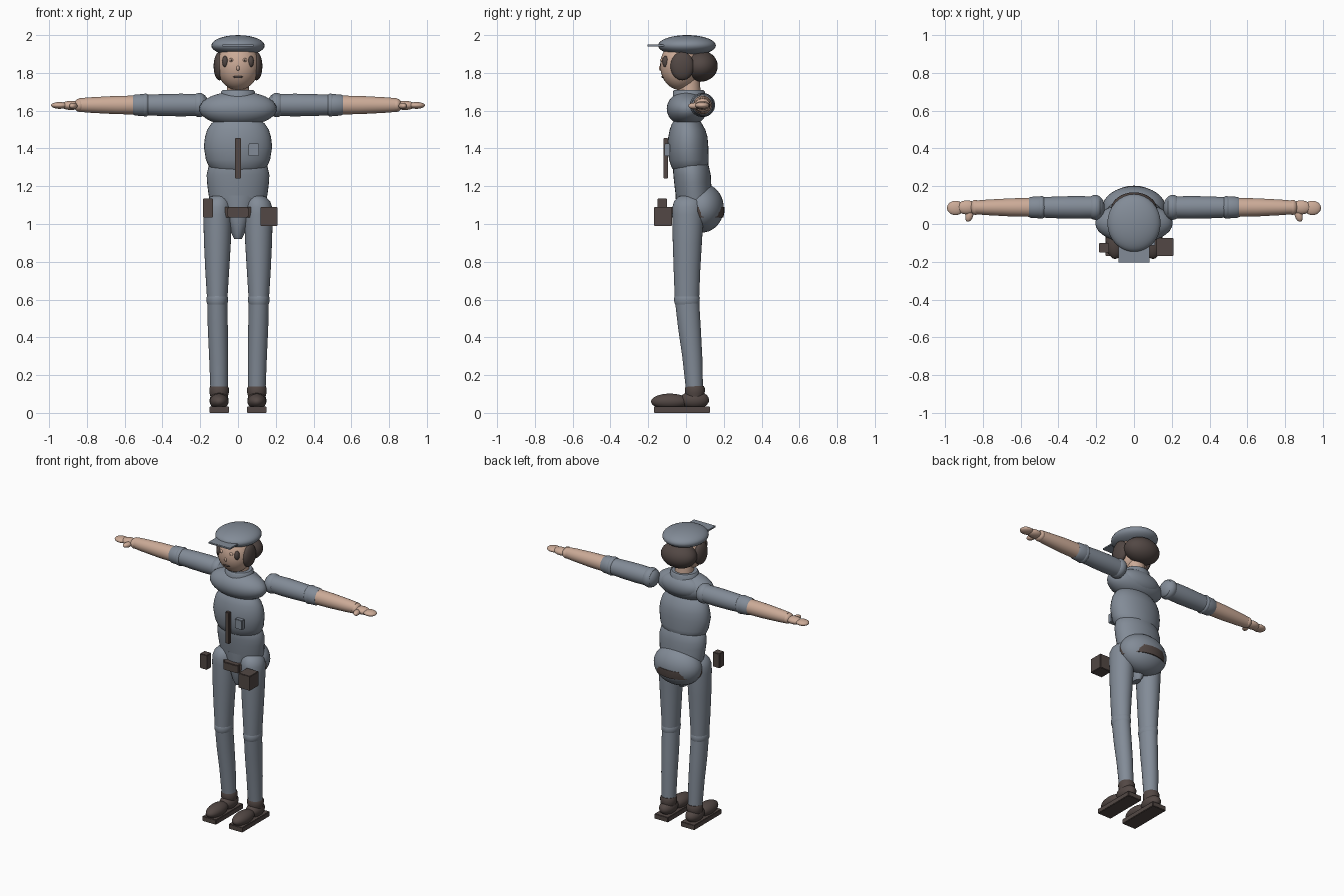
import bpy, bmesh, math
from mathutils import Vector, Matrix


def material(name, rgb):
    m = bpy.data.materials.new(name)
    m.diffuse_color = (*rgb, 1)
    return m


CLOTH = material("slate cloth", (0.225, 0.26, 0.31))
SKIN = material("skin", (0.60, 0.405, 0.31))
DARK = material("dark brown", (0.085, 0.064, 0.058))


def finish(name, bm, mat, angle=40):
    bmesh.ops.recalc_face_normals(bm, faces=bm.faces)
    mesh = bpy.data.meshes.new(name)
    bm.to_mesh(mesh)
    bm.free()
    mesh.materials.append(mat)
    ob = bpy.data.objects.new(name, mesh)
    bpy.context.collection.objects.link(ob)
    bpy.ops.object.select_all(action='DESELECT')
    ob.select_set(True)
    bpy.context.view_layer.objects.active = ob
    bpy.ops.object.shade_smooth_by_angle(angle=math.radians(angle))
    return ob


def ball(name, mat, centre, radii, turn=0):
    bm = bmesh.new()
    bmesh.ops.create_uvsphere(bm, u_segments=32, v_segments=20, radius=1)
    mtx = Matrix.Translation(centre) @ Matrix.Rotation(turn, 4, 'Z') @ Matrix.Diagonal((*radii, 1))
    bmesh.ops.transform(bm, matrix=mtx, verts=bm.verts)
    return finish(name, bm, mat)


def box(name, mat, lo, hi, bevel=0.0):
    bm = bmesh.new()
    bmesh.ops.create_cube(bm, size=1)
    lo, hi = Vector(lo), Vector(hi)
    mtx = Matrix.Translation((lo + hi) / 2) @ Matrix.Diagonal((*(hi - lo), 1))
    bmesh.ops.transform(bm, matrix=mtx, verts=bm.verts)
    if bevel:
        bmesh.ops.bevel(bm, geom=bm.edges[:], offset=bevel, segments=2, affect='EDGES')
    return finish(name, bm, mat)


def loft(name, mat, rings, axis='z', n=32):
    """Elliptical rings (t, a, b, ra, rb); a, b are x, y for a z loft and y, z for an x loft."""
    bm = bmesh.new()
    loops = []
    for t, a, b, ra, rb in rings:
        loop = []
        for i in range(n):
            w = math.tau * i / n
            p, q = a + ra * math.cos(w), b + rb * math.sin(w)
            loop.append(bm.verts.new((p, q, t) if axis == 'z' else (t, p, q)))
        loops.append(loop)
    for l1, l2 in zip(loops, loops[1:]):
        for i in range(n):
            j = (i + 1) % n
            bm.faces.new((l1[i], l1[j], l2[j], l2[i]))
    bm.faces.new(loops[0])
    bm.faces.new(loops[-1])
    return finish(name, bm, mat)


# Torso: stacked rounded segments
ball("chest", CLOTH, (0, 0.005, 1.61), (0.205, 0.107, 0.092))
ball("upper_back", CLOTH, (0, 0.05, 1.62), (0.15, 0.07, 0.075))
loft("ribcage", CLOTH, [(1.285, 0, 0.02, 0.13, 0.085), (1.30, 0, 0.02, 0.152, 0.097),
                        (1.34, 0, 0.015, 0.17, 0.105), (1.41, 0, 0.01, 0.181, 0.108),
                        (1.46, 0, 0.01, 0.175, 0.104), (1.50, 0, 0.008, 0.163, 0.094),
                        (1.53, 0, 0.005, 0.143, 0.08), (1.56, 0, 0.005, 0.11, 0.06)])
loft("waist", CLOTH, [(1.12, 0, 0.045, 0.15, 0.095), (1.17, 0, 0.04, 0.158, 0.097),
                      (1.22, 0, 0.035, 0.164, 0.098), (1.26, 0, 0.032, 0.166, 0.099),
                      (1.31, 0, 0.025, 0.155, 0.095), (1.35, 0, 0.02, 0.12, 0.08)])
ball("pelvis", CLOTH, (0, 0.085, 1.085), (0.168, 0.115, 0.13))
loft("crotch", CLOTH, [(0.92, 0, 0.02, 0.02, 0.04), (0.95, 0, 0.02, 0.035, 0.055),
                       (1.03, 0, 0.02, 0.065, 0.07), (1.15, 0, 0.02, 0.13, 0.075)])
loft("belt", DARK, [(1.035, 0, 0.065, 0.158, 0.133), (1.062, 0, 0.065, 0.166, 0.138),
                    (1.09, 0, 0.065, 0.166, 0.138)])
box("buckle", DARK, (-0.055, -0.085, 1.035), (0.055, -0.06, 1.09), 0.004)

# Chest details and belt gear
box("necktie", DARK, (-0.015, -0.119, 1.24), (0.015, -0.094, 1.455), 0.003)
box("badge", CLOTH, (0.055, -0.115, 1.36), (0.112, -0.085, 1.425), 0.003)
box("belt_pouch", DARK, (0.12, -0.17, 0.99), (0.21, -0.075, 1.09), 0.003)
box("belt_radio", DARK, (-0.185, -0.15, 1.035), (-0.132, -0.10, 1.135), 0.003)

# Neck and head
loft("collar", CLOTH, [(1.64, 0, 0.015, 0.1, 0.085), (1.70, 0, 0.015, 0.09, 0.085),
                       (1.71, 0, 0.015, 0.082, 0.077)])
loft("neck", SKIN, [(1.66, 0, 0.02, 0.062, 0.06), (1.80, 0, 0.015, 0.055, 0.055)])
ball("head", SKIN, (0, -0.03, 1.84), (0.112, 0.107, 0.131))
ball("nose", SKIN, (0, -0.134, 1.825), (0.009, 0.01, 0.013))
ball("mouth", DARK, (0, -0.121, 1.779), (0.026, 0.009, 0.007))
ball("back_hair", DARK, (0, 0.075, 1.836), (0.122, 0.093, 0.083))
for s, side in ((-1, "left"), (1, "right")):
    ball(side + "_side_hair", DARK, (s * 0.098, -0.02, 1.836), (0.031, 0.062, 0.075))
    ball(side + "_hair_lock", DARK, (s * 0.068, -0.108, 1.86), (0.016, 0.018, 0.03))
    ball(side + "_eye", SKIN, (s * 0.036, -0.125, 1.868), (0.013, 0.011, 0.01))
    ball(side + "_pupil", DARK, (s * 0.036, -0.134, 1.868), (0.004, 0.004, 0.004))

# Cap
ball("cap_crown", CLOTH, (0, 0.005, 1.945), (0.141, 0.153, 0.055))
box("cap_brim", CLOTH, (-0.083, -0.205, 1.939), (0.083, -0.08, 1.95), 0.002)

for s, side in ((-1, "left"), (1, "right")):
    # Arm along x
    ay, az = 0.088, 1.63
    ball(side + "_shoulder", CLOTH, (s * 0.205, ay, az), (0.05, 0.066, 0.064))
    loft(side + "_sleeve", CLOTH, [(s * x, ay, az, r, r) for x, r in
         ((0.18, 0.057), (0.30, 0.06), (0.40, 0.058), (0.49, 0.054))], 'x')
    ball(side + "_elbow", CLOTH, (s * 0.49, ay, az), (0.033, 0.06, 0.061))
    loft(side + "_sleeve_cuff", CLOTH, [(s * x, ay, az, r, r) for x, r in
         ((0.48, 0.056), (0.50, 0.058), (0.545, 0.056), (0.557, 0.05))], 'x')
    loft(side + "_forearm", SKIN, [(s * x, ay, az, r, r) for x, r in
         ((0.54, 0.05), (0.65, 0.048), (0.78, 0.041), (0.84, 0.036))], 'x')
    ball(side + "_wrist", SKIN, (s * 0.84, ay, 1.629), (0.028, 0.04, 0.035))
    ball(side + "_palm", SKIN, (s * 0.885, ay, 1.628), (0.055, 0.037, 0.024))
    ball(side + "_fingers", SKIN, (s * 0.945, ay - 0.003, 1.628), (0.045, 0.038, 0.018))
    ball(side + "_thumb", SKIN, (s * 0.872, 0.045, 1.625), (0.02, 0.034, 0.017), s * 0.3)

    # Leg
    loft(side + "_thigh", CLOTH, [(0.59, s * 0.11, 0.005, 0.053, 0.064),
         (0.75, s * 0.11, 0.005, 0.063, 0.07), (0.90, s * 0.109, 0.007, 0.071, 0.077),
         (1.05, s * 0.108, 0.01, 0.076, 0.083), (1.09, s * 0.107, 0.01, 0.074, 0.082),
         (1.12, s * 0.105, 0.012, 0.065, 0.075), (1.145, s * 0.10, 0.015, 0.045, 0.055),
         (1.155, s * 0.10, 0.015, 0.015, 0.02)])
    loft(side + "_knee_band", CLOTH, [(0.575, s * 0.11, 0.005, 0.052, 0.063),
         (0.585, s * 0.11, 0.005, 0.056, 0.067), (0.61, s * 0.11, 0.005, 0.057, 0.068),
         (0.62, s * 0.11, 0.005, 0.053, 0.064)])
    loft(side + "_shin", CLOTH, [(0.12, s * 0.10, 0.045, 0.046, 0.045),
         (0.30, s * 0.103, 0.033, 0.05, 0.053), (0.45, s * 0.107, 0.018, 0.053, 0.06),
         (0.60, s * 0.11, 0.005, 0.053, 0.064)])

    # Shoe
    box(side + "_sole", DARK, (s * 0.1 - 0.052, -0.17, 0), (s * 0.1 + 0.052, 0.127, 0.034), 0.003)
    ball(side + "_toe_cap", DARK, (s * 0.1, -0.085, 0.06), (0.05, 0.1, 0.042))
    ball(side + "_heel", DARK, (s * 0.1, 0.045, 0.068), (0.05, 0.077, 0.048))
    loft(side + "_boot_top", DARK, [(0.08, s * 0.1, 0.047, 0.045, 0.046),
         (0.105, s * 0.1, 0.047, 0.051, 0.052), (0.13, s * 0.1, 0.047, 0.052, 0.053),
         (0.143, s * 0.1, 0.047, 0.046, 0.047)])
